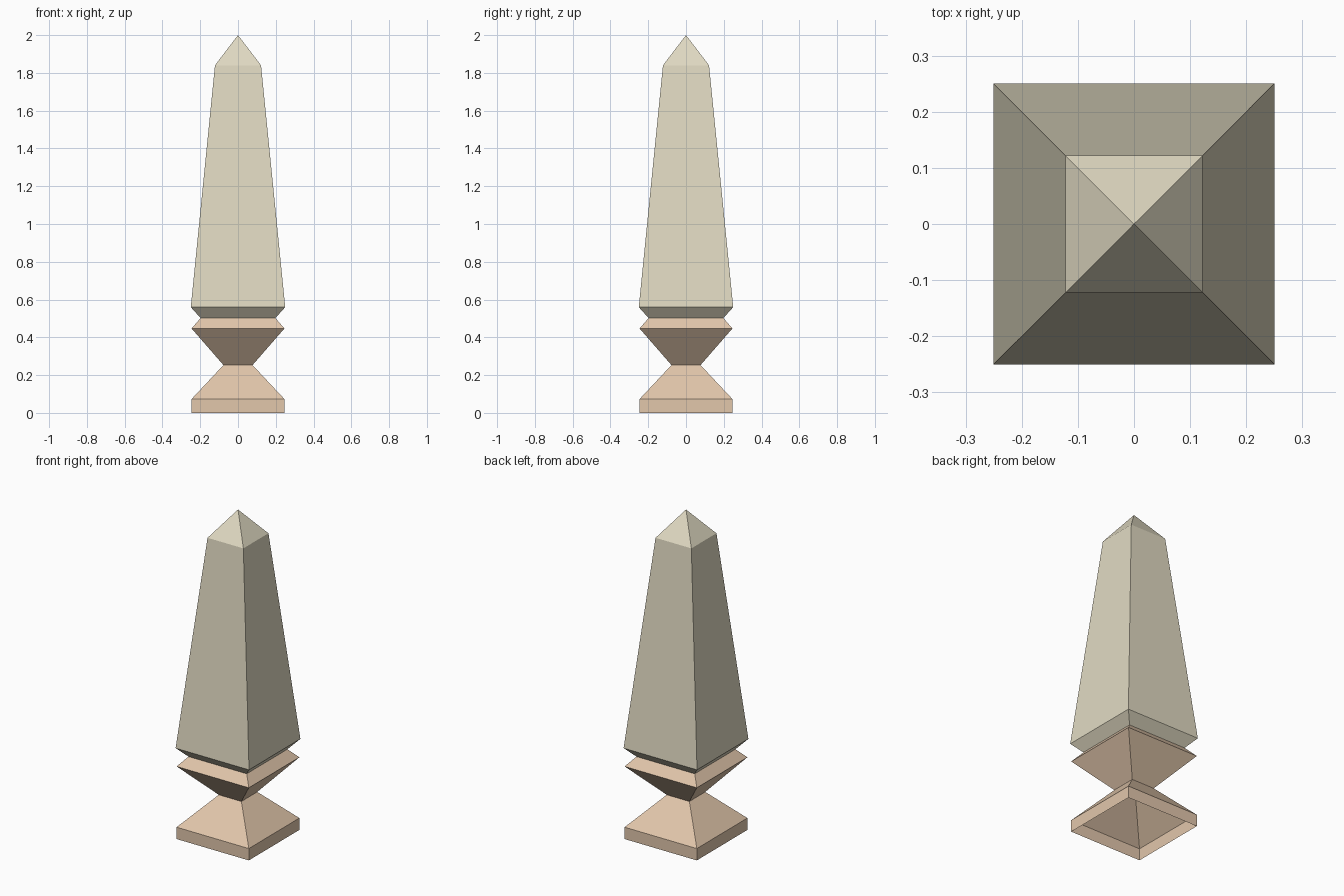
import bpy
import bmesh

if "Cube" in bpy.data.objects:
    bpy.data.objects.remove(bpy.data.objects["Cube"])


def material(name, color):
    mat = bpy.data.materials.new(name)
    mat.diffuse_color = (*color, 1)
    mat.use_nodes = True
    mat.node_tree.nodes["Principled BSDF"].inputs["Base Color"].default_value = mat.diffuse_color
    return mat


def square_shell(name, profile, mat):
    """Stack square rings from (half_width, z) pairs; half width 0 makes a point."""
    bm = bmesh.new()
    rings = []
    for r, z in profile:
        corners = [(-r, -r), (r, -r), (r, r), (-r, r)] if r else [(0, 0)]
        rings.append([bm.verts.new((x, y, z)) for x, y in corners])
    for low, high in zip(rings, rings[1:]):
        for i in range(4):
            j = (i + 1) % 4
            if len(high) == 1:
                bm.faces.new((low[i], low[j], high[0]))
            else:
                bm.faces.new((low[i], low[j], high[j], high[i]))
    mesh = bpy.data.meshes.new(name)
    bm.to_mesh(mesh)
    bm.free()
    mesh.materials.append(mat)
    obj = bpy.data.objects.new(name, mesh)
    bpy.context.collection.objects.link(obj)
    return obj


tan = material("tan_stone", (0.76, 0.57, 0.41))
cream = material("cream_stone", (0.75, 0.70, 0.54))

# Hourglass pedestal, open underneath
square_shell("pedestal", [(0.246, 0), (0.246, 0.073), (0.077, 0.253),
                          (0.246, 0.447), (0.198, 0.502)], tan)

# Tapering shaft with a bevelled foot and pointed tip
square_shell("obelisk_shaft", [(0.198, 0.502), (0.25, 0.56),
                               (0.122, 1.84), (0, 2.0)], cream)
